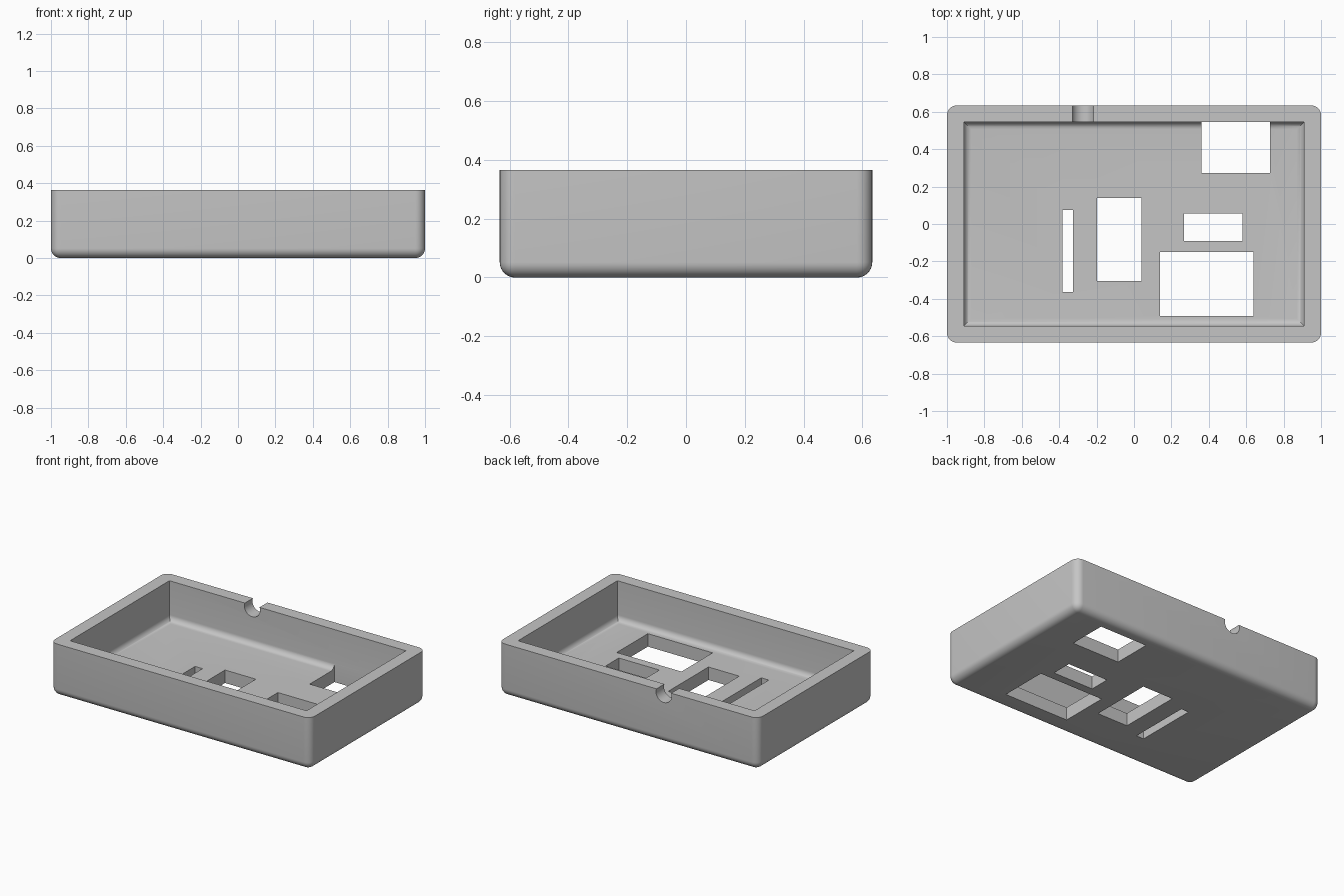
import bpy
import bmesh
import math
from mathutils import Matrix

old = bpy.data.objects.get("Cube")
if old:
    bpy.data.objects.remove(old, do_unlink=True)

HEIGHT, FLOOR = 0.365, 0.09

grey = bpy.data.materials.new("plain_grey")
grey.use_nodes = True
colour = (0.56, 0.56, 0.56, 1)
grey.diffuse_color = colour
grey.node_tree.nodes["Principled BSDF"].inputs["Base Color"].default_value = colour


def add_object(name, bm):
    bmesh.ops.recalc_face_normals(bm, faces=bm.faces)
    mesh = bpy.data.meshes.new(name)
    bm.to_mesh(mesh)
    bm.free()
    mesh.materials.append(grey)
    obj = bpy.data.objects.new(name, mesh)
    bpy.context.collection.objects.link(obj)
    return obj


def block(name, x0, x1, y0, y1, z0, z1, radius=0, pick=None):
    """Box between limits, rounding the edges chosen by pick."""
    bm = bmesh.new()
    size = Matrix.Diagonal((x1 - x0, y1 - y0, z1 - z0, 1))
    centre = Matrix.Translation(((x0 + x1) / 2, (y0 + y1) / 2, (z0 + z1) / 2))
    bmesh.ops.create_cube(bm, size=1, matrix=centre @ size)
    if radius:
        edges = [e for e in bm.edges if pick([v.co.z for v in e.verts])]
        bmesh.ops.bevel(bm, geom=edges, offset=radius, offset_type='OFFSET',
                        segments=8, profile=0.5, affect='EDGES')
    return add_object(name, bm)


# Outer shell: rounded uprights and underside, flat rim
tray = block("tray", -1, 1, -0.634, 0.634, 0, HEIGHT, 0.052,
             lambda z: min(z) < 0.01)
cutters = []

# Hollow with a filleted floor and sharp upright corners
cutters.append(block("hollow_cutter", -0.91, 0.91, -0.546, 0.546, FLOOR, 0.6,
                     0.04, lambda z: max(z) < FLOOR + 0.01))

# Rectangular openings through the floor: x0, x1, y0, y1
openings = {
    "narrow_slot": (-0.383, -0.325, -0.363, 0.075),
    "middle_opening": (-0.197, 0.04, -0.304, 0.139),
    "small_opening": (0.268, 0.58, -0.09, 0.055),
    "large_opening": (0.14, 0.638, -0.492, -0.15),
    "back_opening": (0.36, 0.728, 0.273, 0.5455),
}
for name, limits in openings.items():
    cutters.append(block(name + "_cutter", *limits, -0.1, 0.25))

# Round cable notch through the back rim
bm = bmesh.new()
bmesh.ops.create_cone(bm, cap_ends=True, segments=48, radius1=0.06,
                      radius2=0.06, depth=0.3,
                      matrix=Matrix.Translation((-0.273, 0.6, 0.345))
                      @ Matrix.Rotation(math.pi / 2, 4, 'X'))
cutters.append(add_object("cable_notch_cutter", bm))

# Cut everything out of the shell
for cutter in cutters:
    cut = tray.modifiers.new(cutter.name, 'BOOLEAN')
    cut.operation = 'DIFFERENCE'
    cut.solver = 'EXACT'
    cut.object = cutter

bpy.context.view_layer.objects.active = tray
for obj in bpy.context.selected_objects:
    obj.select_set(False)
tray.select_set(True)
for cutter in cutters:
    bpy.ops.object.modifier_apply(modifier=cutter.name)
for cutter in cutters:
    bpy.data.objects.remove(cutter, do_unlink=True)
bpy.ops.object.shade_smooth_by_angle(angle=math.radians(30))
